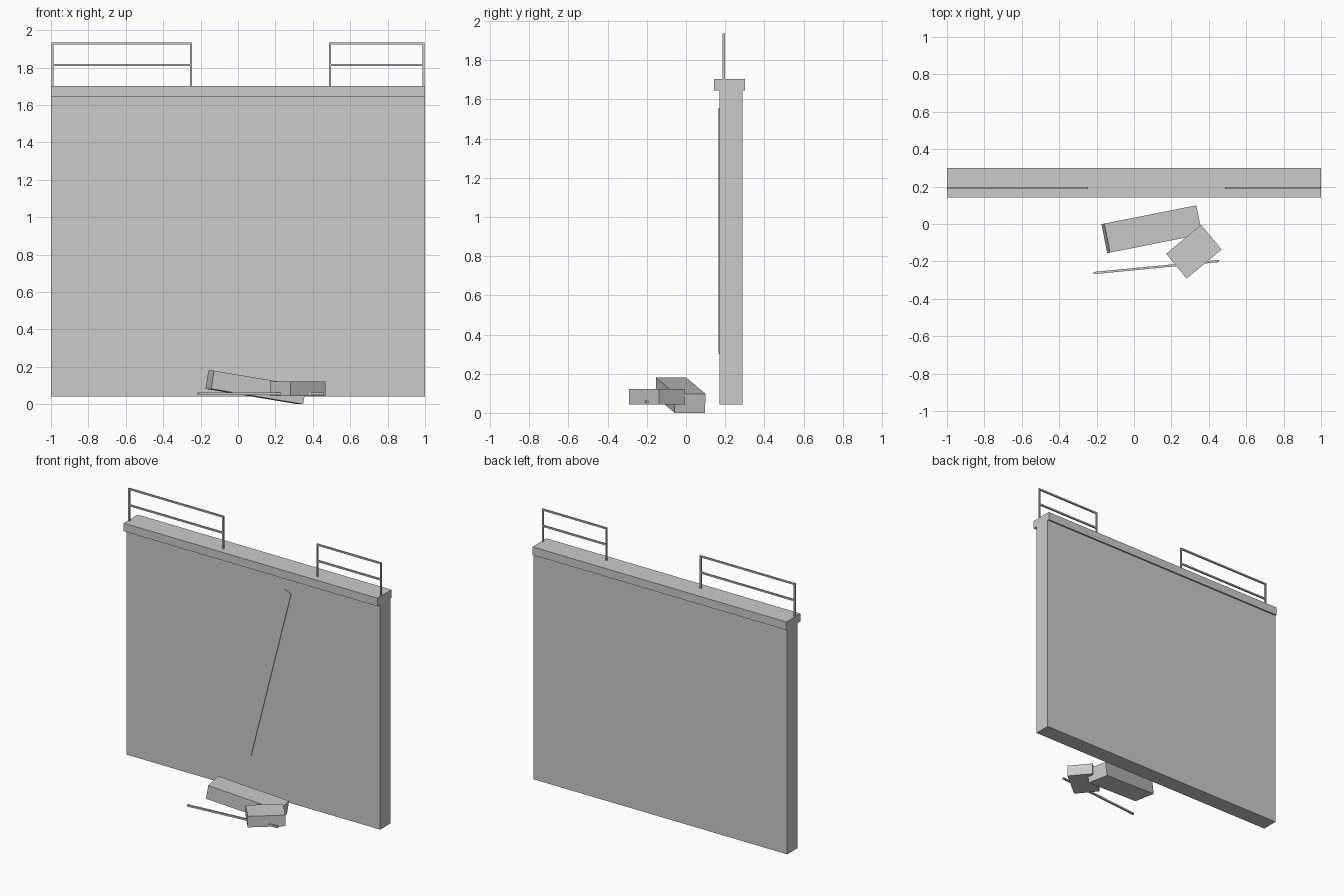
import bpy, bmesh
from math import radians

if "Cube" in bpy.data.objects:
    bpy.data.objects.remove(bpy.data.objects["Cube"])

concrete = bpy.data.materials.new("concrete grey")
concrete.diffuse_color = (0.6, 0.6, 0.6, 1)
concrete.use_nodes = True
concrete.node_tree.nodes["Principled BSDF"].inputs["Base Color"].default_value = concrete.diffuse_color


def finish(name, bm):
    mesh = bpy.data.meshes.new(name)
    bm.to_mesh(mesh)
    bm.free()
    mesh.materials.append(concrete)
    obj = bpy.data.objects.new(name, mesh)
    bpy.context.collection.objects.link(obj)
    return obj


def box(name, size, centre, tilt=0, yaw=0):
    bm = bmesh.new()
    bmesh.ops.create_cube(bm, size=1)
    bmesh.ops.scale(bm, vec=size, verts=bm.verts)
    obj = finish(name, bm)
    obj.location = centre
    obj.rotation_euler = (0, radians(tilt), radians(yaw))
    return obj


# Wall slab and overhanging cap
box("wall", (2, 0.117, 1.602), (0, 0.2305, 0.844))
box("wall_cap", (2, 0.158, 0.058), (0, 0.221, 1.674))

# Railings: end posts with a middle and a top rail
BAR, RAIL_Y, BASE, TOP = 0.011, 0.193, 1.703, 1.935
for side, x0, x1 in (("left", -0.997, -0.246), ("right", 0.486, 0.997)):
    for end, x in (("outer", x0 + BAR / 2), ("inner", x1 - BAR / 2)):
        box(f"{side}_railing_{end}_post", (BAR, BAR, TOP - BASE),
            (x, RAIL_Y, (TOP + BASE) / 2))
    for level, z in (("middle", 1.814), ("top", TOP - BAR / 2)):
        box(f"{side}_railing_{level}_rail", (x1 - x0 - 2 * BAR, BAR, BAR),
            ((x0 + x1) / 2, RAIL_Y, z))

# Thin ribbon standing out of the wall face
bm = bmesh.new()
path = [(0.25, 1.555), (0.30, 1.535), (-0.015, 0.30)]
rows = [[bm.verts.new((x, y, z)) for y in (0.167, 0.172)] for x, z in path]
for a, b in zip(rows, rows[1:]):
    bm.faces.new((a[0], a[1], b[1], b[0]))
finish("wall_seam", bm)

# Fallen rubble: tilted long block, short block, loose bar
box("long_block", (0.508, 0.158, 0.098), (0.095, -0.028, 0.09), tilt=9.3, yaw=11.2)
box("short_block", (0.243, 0.172, 0.079), (0.32, -0.148, 0.083), yaw=39.5)
box("loose_bar", (0.674, 0.012, 0.012), (0.12, -0.23, 0.057), yaw=5.5)
